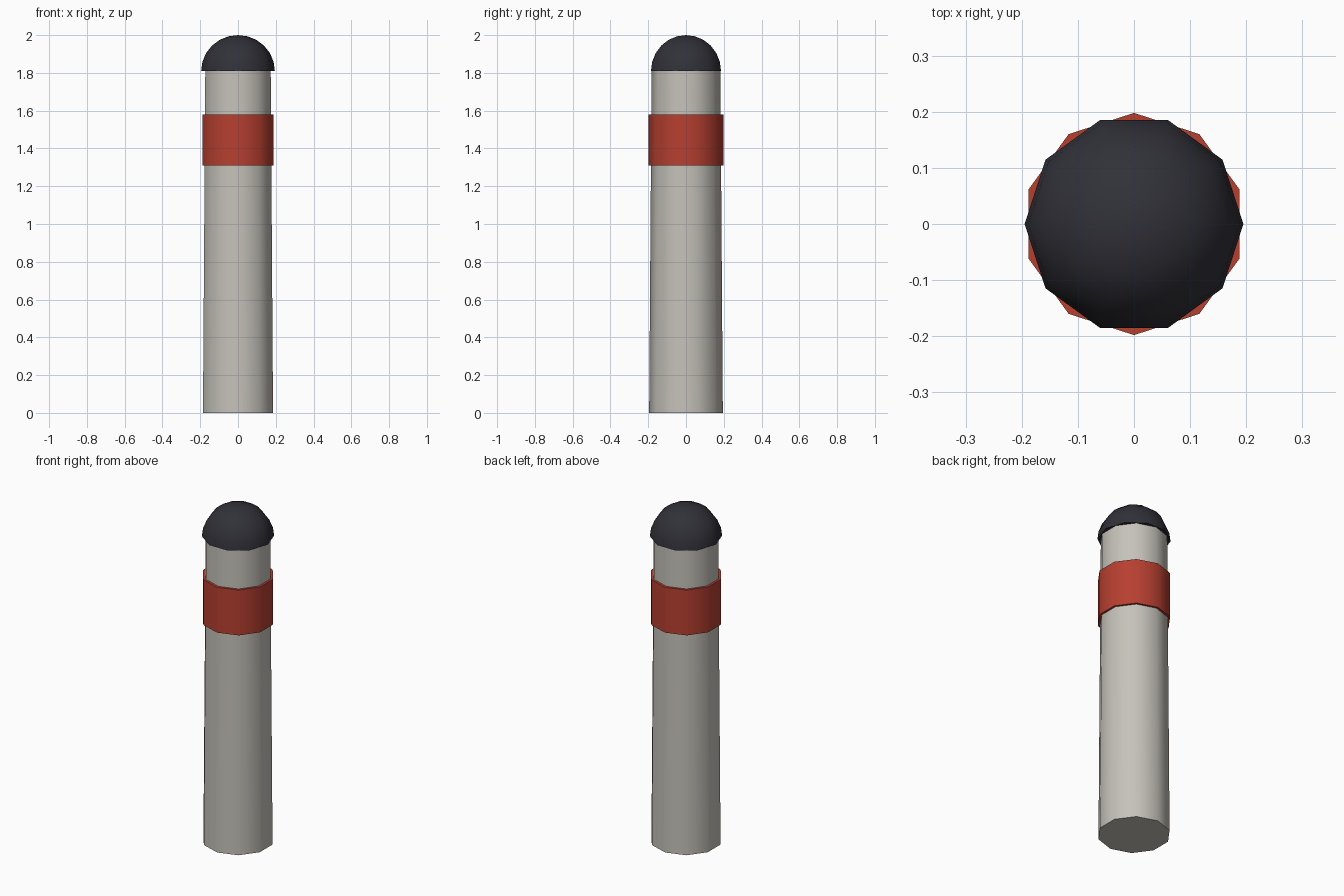
import bpy
import bmesh
import math

SIDES = 10

cube = bpy.data.objects.get("Cube")
if cube:
    bpy.data.objects.remove(cube, do_unlink=True)


def make_material(name, rgb):
    mat = bpy.data.materials.new(name)
    mat.use_nodes = True
    colour = (*rgb, 1.0)
    mat.diffuse_color = colour
    mat.node_tree.nodes["Principled BSDF"].inputs["Base Color"].default_value = colour
    return mat


def lathe(name, profile, phase, mat):
    """Turn a bottom-to-top (radius, height) profile into a closed solid."""
    bm = bmesh.new()
    rings = []
    for radius, z in profile:
        if radius < 0.001:
            rings.append([bm.verts.new((0, 0, z))])
            continue
        angles = [phase + math.tau * i / SIDES for i in range(SIDES)]
        rings.append([bm.verts.new((radius * math.cos(a), radius * math.sin(a), z))
                      for a in angles])
    for low, high in zip(rings, rings[1:]):
        for i in range(SIDES):
            j = (i + 1) % SIDES
            if len(high) == 1:
                bm.faces.new((low[i], low[j], high[0]))
            else:
                bm.faces.new((low[i], low[j], high[j], high[i]))
    # Close the flat ends
    bm.faces.new(rings[0][::-1])
    if len(rings[-1]) > 1:
        bm.faces.new(rings[-1])
    mesh = bpy.data.meshes.new(name)
    bm.to_mesh(mesh)
    bm.free()
    mesh.materials.append(mat)
    obj = bpy.data.objects.new(name, mesh)
    bpy.context.collection.objects.link(obj)
    # Smooth round the sides, sharp at the rims
    bpy.ops.object.select_all(action="DESELECT")
    obj.select_set(True)
    bpy.context.view_layer.objects.active = obj
    bpy.ops.object.shade_smooth_by_angle(angle=math.radians(45))
    return obj


concrete = make_material("warm grey", (0.56, 0.54, 0.49))
red = make_material("brick red", (0.47, 0.05, 0.03))
charcoal = make_material("charcoal", (0.03, 0.03, 0.04))

corner_front = -math.pi / 2

# Tapered post
lathe("post", [(0.195, 0), (0.182, 1.82)], corner_front, concrete)

# Painted collar
lathe("collar", [(0.198, 1.31), (0.198, 1.58)], corner_front, red)

# Domed cap, turned half a side from the post
steps = 6
dome = [(0.195 * math.cos(t), 1.81 + 0.19 * math.sin(t))
        for t in (math.pi / 2 * i / steps for i in range(steps + 1))]
lathe("dome_cap", dome, 0, charcoal)
